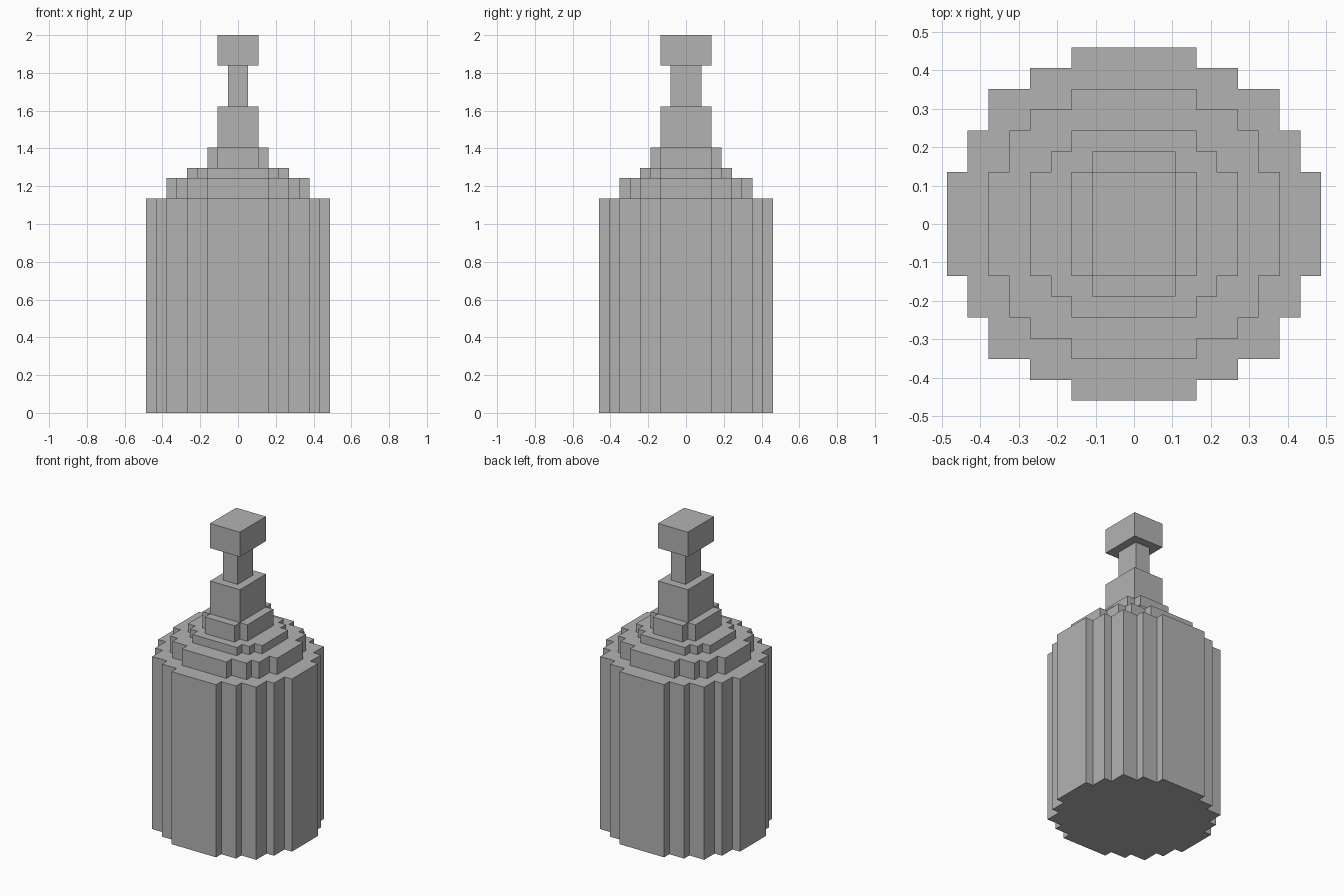
import bpy
import bmesh

if "Cube" in bpy.data.objects:
    bpy.data.objects.remove(bpy.data.objects["Cube"])

UNIT = 2 / 37  # one block of the stepped grid

grey = bpy.data.materials.new("plain_grey")
grey.use_nodes = True
colour = (0.45, 0.45, 0.45, 1)
grey.diffuse_color = colour
grey.node_tree.nodes["Principled BSDF"].inputs["Base Color"].default_value = colour


def stepped_outline(steps):
    """Mirror a staircase of (half width, half depth) pairs into a closed outline."""
    quarter = []
    for i, (hx, hy) in enumerate(steps):
        if i:
            quarter.append((hx, steps[i - 1][1]))
        quarter.append((hx, hy))
    half = quarter + [(-x, y) for x, y in reversed(quarter)]
    return half + [(-x, -y) for x, y in half]


def add_tier(name, bottom, top, steps):
    """Extrude a stepped outline between two block heights."""
    bm = bmesh.new()
    verts = [bm.verts.new((x * UNIT, y * UNIT, bottom * UNIT))
             for x, y in stepped_outline(steps)]
    base = bm.faces.new(verts)
    extruded = bmesh.ops.extrude_face_region(bm, geom=[base], use_keep_orig=True)
    raised = [g for g in extruded["geom"] if isinstance(g, bmesh.types.BMVert)]
    bmesh.ops.translate(bm, verts=raised, vec=(0, 0, (top - bottom) * UNIT))
    bmesh.ops.recalc_face_normals(bm, faces=bm.faces)
    mesh = bpy.data.meshes.new(name)
    bm.to_mesh(mesh)
    bm.free()
    mesh.materials.append(grey)
    obj = bpy.data.objects.new(name, mesh)
    bpy.context.collection.objects.link(obj)


# Round bottle body and its stepped shoulders
add_tier("body", 0, 21, [(9, 2.5), (8, 4.5), (7, 6.5), (5, 7.5), (3, 8.5)])
add_tier("lower_shoulder", 21, 23, [(7, 2.5), (6, 4.5), (5, 5.5), (3, 6.5)])
add_tier("upper_shoulder", 23, 24, [(5, 2.5), (4, 3.5), (3, 4.5)])
add_tier("collar", 24, 26, [(3, 2.5), (2, 3.5)])

# Square neck, thin stem and cap
add_tier("neck", 26, 30, [(2, 2.5)])
add_tier("stem", 30, 34, [(1, 1.5)])
add_tier("cap", 34, 37, [(2, 2.5)])
